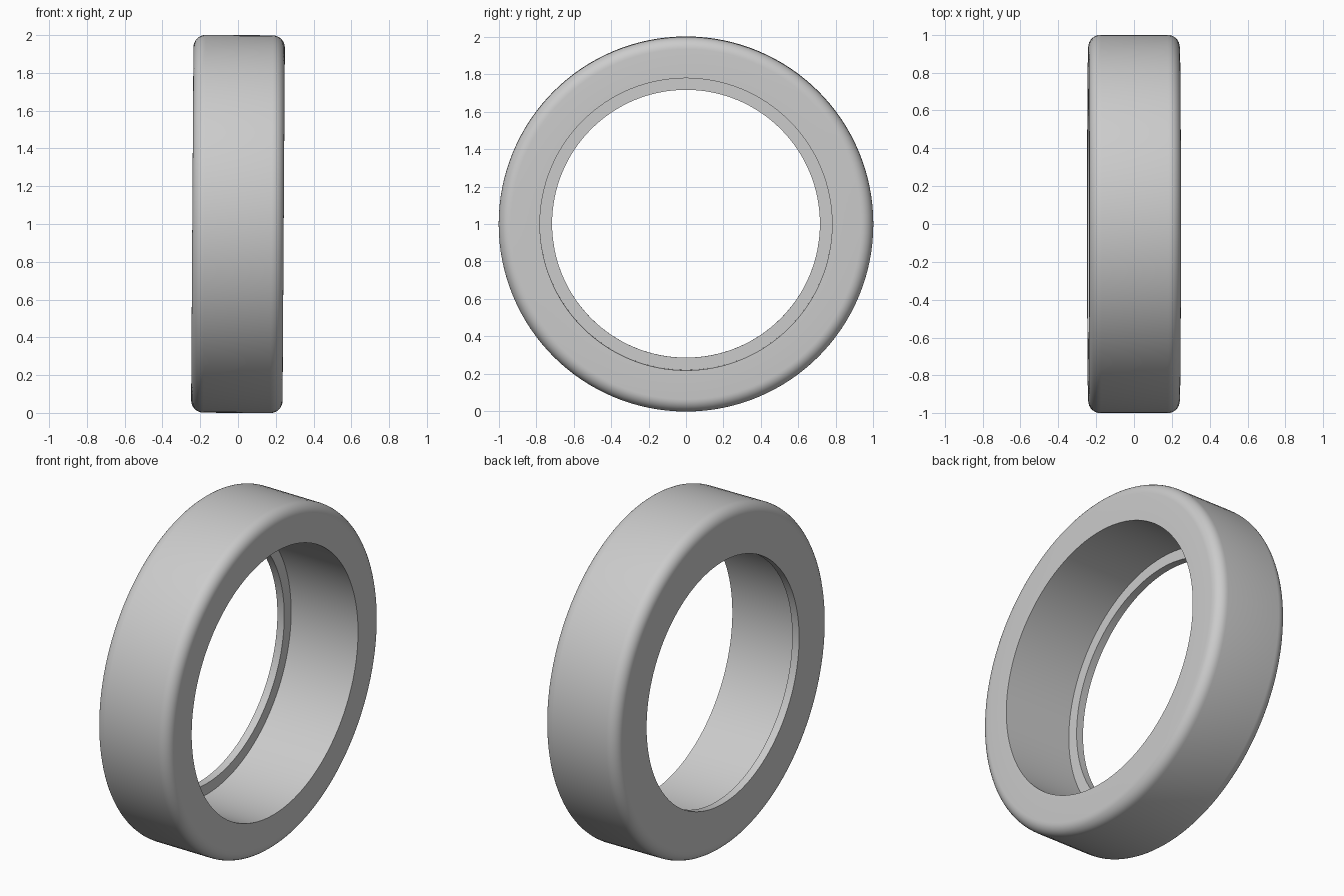
import bpy, bmesh, math
from mathutils import Matrix, Vector

cube = bpy.data.objects.get("Cube")
if cube:
    bpy.data.objects.remove(cube, do_unlink=True)

# Plain grey rubber
grey = bpy.data.materials.new("grey_rubber")
grey.use_nodes = True
colour = (0.6, 0.6, 0.6, 1)
grey.diffuse_color = colour
grey.node_tree.nodes["Principled BSDF"].inputs["Base Color"].default_value = colour

HALF_WIDTH, OUTER, BORE, LIP = 0.242, 1.0, 0.78, 0.715
LIP_DEPTH, CORNER = 0.045, 0.065
STEPS, SIDES = 8, 128


def corner(side, start):
    """Quarter-round shoulder as (x, radius) points."""
    cx, cr = side * (HALF_WIDTH - CORNER), OUTER - CORNER
    arc = [start + math.radians(-90) * i / STEPS for i in range(STEPS + 1)]
    return [(cx + CORNER * math.cos(a), cr + CORNER * math.sin(a)) for a in arc]


# Cross-section: stepped bore with a retaining lip on the -x side
profile = [(HALF_WIDTH, BORE), (-HALF_WIDTH + LIP_DEPTH, BORE),
           (-HALF_WIDTH + LIP_DEPTH, LIP), (-HALF_WIDTH, LIP)]
profile += corner(-1, math.pi) + corner(1, math.pi / 2)

# Revolve the closed section around the axle
bm = bmesh.new()
verts = [bm.verts.new((x, 0, r)) for x, r in profile]
edges = [bm.edges.new((v, verts[(i + 1) % len(verts)])) for i, v in enumerate(verts)]
bmesh.ops.spin(bm, geom=verts + edges, cent=Vector(), axis=(1, 0, 0),
               angle=math.tau, steps=SIDES, use_merge=True)
bmesh.ops.remove_doubles(bm, verts=bm.verts, dist=0.0001)
bmesh.ops.recalc_face_normals(bm, faces=bm.faces)

# Slight camber, then stand it on the ground
bm.transform(Matrix.Translation((0, 0, OUTER)) @ Matrix.Rotation(0.0065, 4, 'Y'))
mesh = bpy.data.meshes.new("tyre_ring")
bm.to_mesh(mesh)
bm.free()
mesh.materials.append(grey)
ring = bpy.data.objects.new("tyre_ring", mesh)
bpy.context.collection.objects.link(ring)

# Smooth shading with crisp bore edges
bpy.ops.object.select_all(action='DESELECT')
ring.select_set(True)
bpy.context.view_layer.objects.active = ring
bpy.ops.object.shade_smooth_by_angle(angle=math.radians(35))
